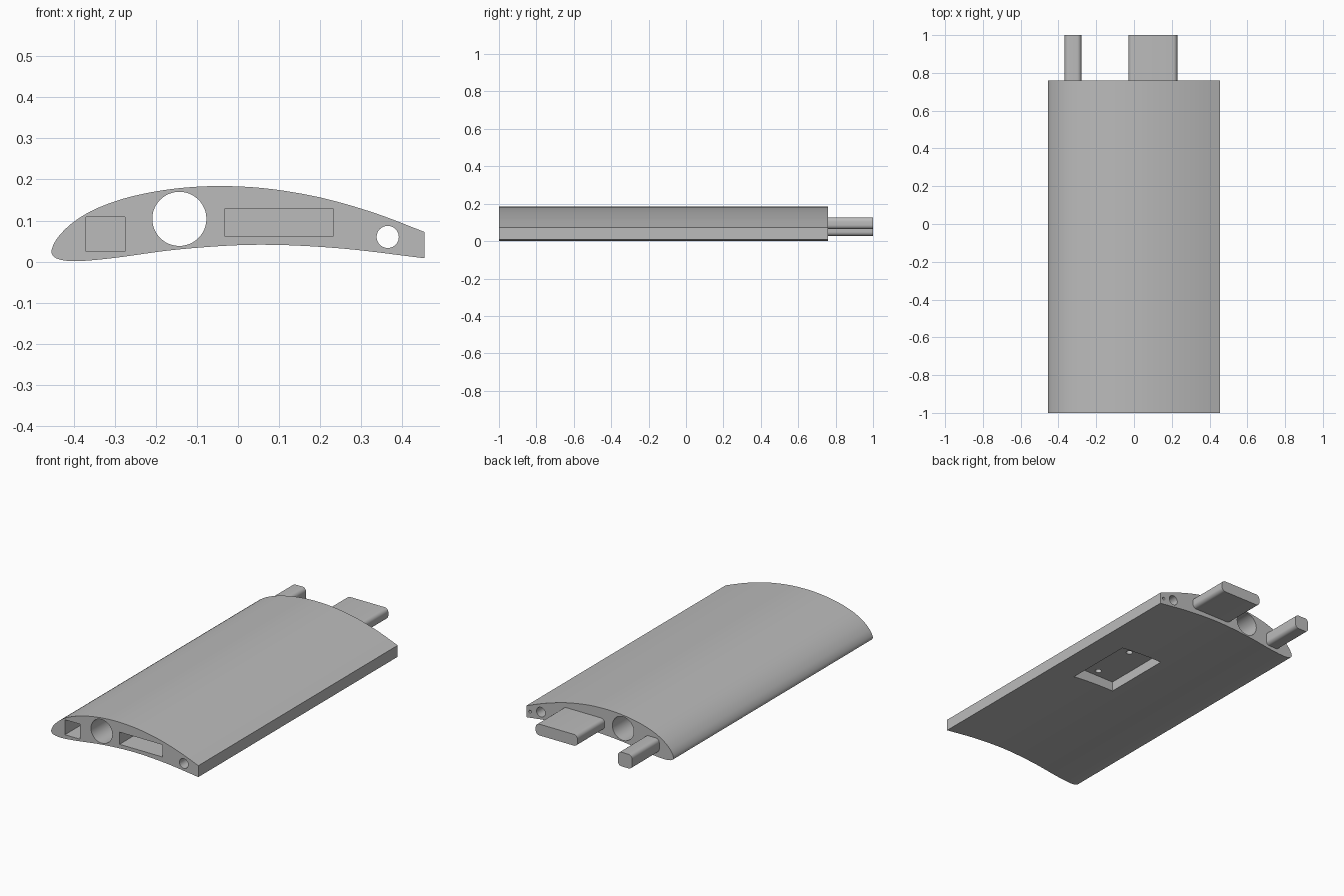
import bpy, bmesh, math
from mathutils import Vector

cube = bpy.data.objects.get("Cube")
if cube:
    bpy.data.objects.remove(cube, do_unlink=True)

FRONT, REAR, TIP = -1.0, 0.76, 1.0

grey = bpy.data.materials.new("plain grey")
grey.use_nodes = True
colour = (0.5, 0.5, 0.5, 1)
grey.diffuse_color = colour
grey.node_tree.nodes["Principled BSDF"].inputs["Base Color"].default_value = colour


def smooth_path(points, steps=6):
    """Catmull-Rom curve through the points (x, z)."""
    p = [Vector(q) for q in points]
    p = [2 * p[0] - p[1]] + p + [2 * p[-1] - p[-2]]
    out = []
    for a, b, c, d in zip(p, p[1:], p[2:], p[3:]):
        for i in range(steps):
            t = i / steps
            out.append(0.5 * (2 * b + (c - a) * t + (2 * a - 5 * b + 4 * c - d) * t ** 2
                              + (3 * b - a - 3 * c + d) * t ** 3))
    return out + [p[-2]]


def circle(x, z, r, n=48):
    return [(x + r * math.cos(2 * math.pi * i / n), z + r * math.sin(2 * math.pi * i / n))
            for i in range(n)]


def rounded_rect(x0, x1, z0, z1, r, n=6):
    pts = []
    for k, (cx, cz) in enumerate([(x1 - r, z1 - r), (x0 + r, z1 - r),
                                  (x0 + r, z0 + r), (x1 - r, z0 + r)]):
        for i in range(n + 1):
            a = math.pi / 2 * (k + i / n)
            pts.append((cx + r * math.cos(a), cz + r * math.sin(a)))
    return pts


def prism(name, outline, start, end, axis="y"):
    """Extrude an outline along y (outline in x, z) or along z (outline in x, y)."""
    place = (lambda u, v, w: (u, w, v)) if axis == "y" else (lambda u, v, w: (u, v, w))
    bm = bmesh.new()
    a = [bm.verts.new(place(u, v, start)) for u, v in outline]
    b = [bm.verts.new(place(u, v, end)) for u, v in outline]
    bm.faces.new(a)
    bm.faces.new(b[::-1])
    for i in range(len(a)):
        j = (i + 1) % len(a)
        bm.faces.new((a[i], b[i], b[j], a[j]))
    bmesh.ops.recalc_face_normals(bm, faces=bm.faces)
    mesh = bpy.data.meshes.new(name)
    bm.to_mesh(mesh)
    bm.free()
    mesh.materials.append(grey)
    obj = bpy.data.objects.new(name, mesh)
    bpy.context.collection.objects.link(obj)
    return obj


def rect(u0, u1, v0, v1):
    return [(u0, v0), (u1, v0), (u1, v1), (u0, v1)]


# Curved wing section: trailing edge, over the top, round the nose, back underneath
outline = smooth_path([
    (0.455, 0.072), (0.34, 0.116), (0.23, 0.149), (0.14, 0.168), (0.05, 0.180),
    (-0.04, 0.184), (-0.12, 0.181), (-0.20, 0.171), (-0.28, 0.153), (-0.35, 0.127),
    (-0.40, 0.097), (-0.435, 0.064), (-0.452, 0.036), (-0.453, 0.017), (-0.435, 0.005),
    (-0.39, 0.001), (-0.30, 0.009), (-0.14, 0.030), (0.05, 0.041), (0.25, 0.032),
    (0.455, 0.008)])
wing = prism("wing_section", outline, FRONT, REAR)

cutters = [
    # Tubes running the whole length
    prism("spar_tube_cutter", circle(-0.143, 0.104, 0.066), FRONT - 0.1, REAR + 0.1),
    prism("rod_tube_cutter", circle(0.365, 0.060, 0.027), FRONT - 0.1, REAR + 0.1),
    # Blind pin hole in the rear end
    prism("pin_hole_cutter", circle(0.432, 0.045, 0.008, 16), REAR - 0.1, REAR + 0.1),
    # Sockets in the front end that match the rear tenons
    prism("small_socket_cutter", rect(-0.37, -0.275, 0.024, 0.108), FRONT - 0.1, FRONT + 0.25),
    prism("large_socket_cutter", rect(-0.032, 0.232, 0.061, 0.129), FRONT - 0.1, FRONT + 0.25),
    # Rectangular bay underneath with two screw holes in its roof
    prism("bay_cutter", rect(0.015, 0.28, -0.16, 0.238), -0.1, 0.095, "z"),
    prism("bay_hole_front_cutter", circle(0.148, -0.118, 0.017, 24), 0.08, 0.14, "z"),
    prism("bay_hole_rear_cutter", circle(0.148, 0.138, 0.017, 24), 0.08, 0.14, "z"),
]
for cutter in cutters:
    cutter.hide_render = True
    mod = wing.modifiers.new(cutter.name, "BOOLEAN")
    mod.operation, mod.solver, mod.object = "DIFFERENCE", "EXACT", cutter

# Bake the cuts, then drop the cutters
bpy.context.view_layer.update()
cut_mesh = bpy.data.meshes.new_from_object(
    wing.evaluated_get(bpy.context.evaluated_depsgraph_get()))
wing.modifiers.clear()
wing.data = cut_mesh
for cutter in cutters:
    bpy.data.objects.remove(cutter, do_unlink=True)

# Rounded tenons on the rear end
small_tenon = prism("small_tenon", rounded_rect(-0.367, -0.279, 0.027, 0.106, 0.022), REAR, TIP)
large_tenon = prism("large_tenon", rounded_rect(-0.029, 0.229, 0.064, 0.127, 0.022), REAR, TIP)

# Smooth curves, crisp corners
bpy.ops.object.select_all(action="DESELECT")
for obj in (wing, small_tenon, large_tenon):
    obj.select_set(True)
bpy.context.view_layer.objects.active = wing
bpy.ops.object.shade_smooth_by_angle(angle=math.radians(30))
